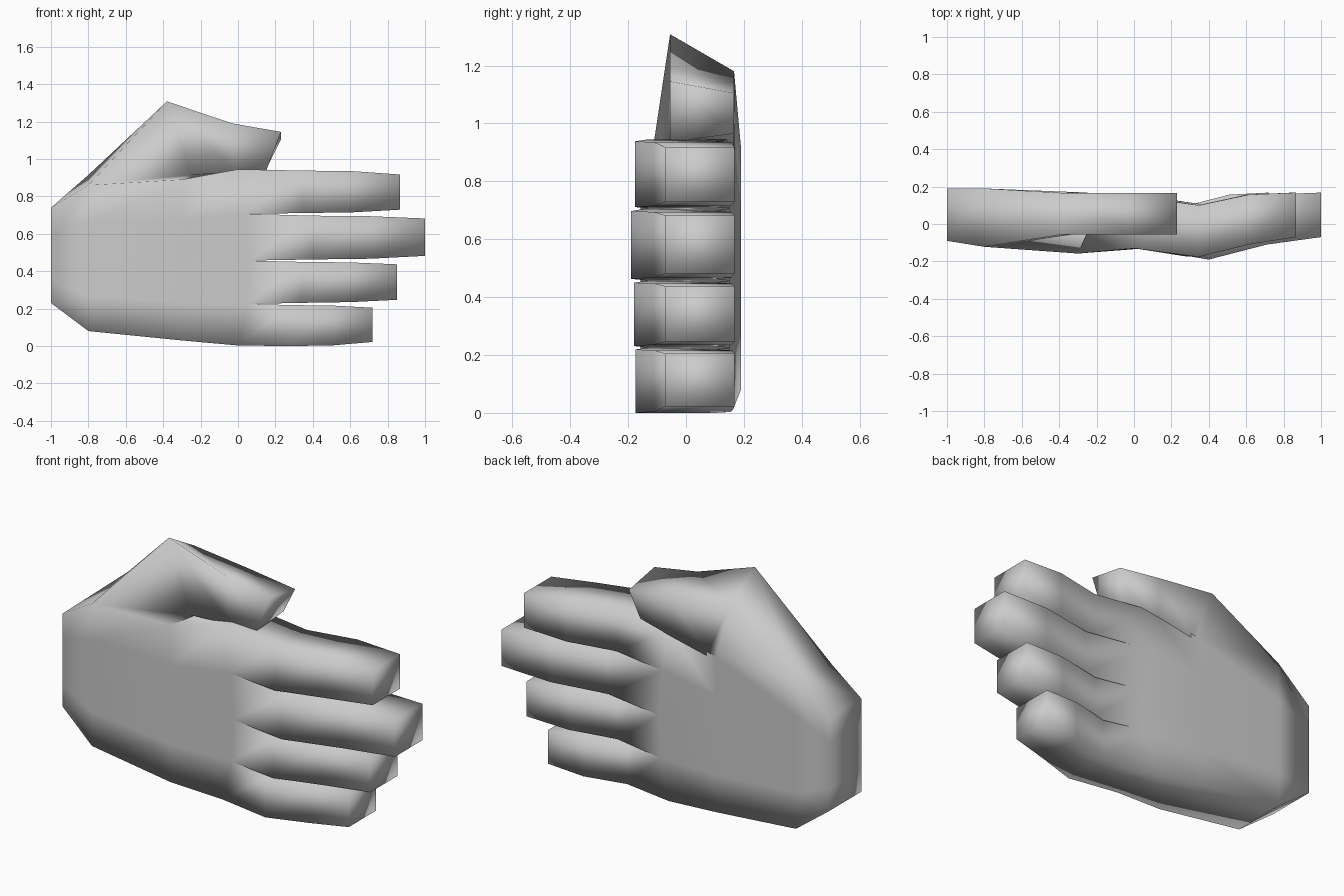
import bpy, bmesh

if "Cube" in bpy.data.objects:
    bpy.data.objects.remove(bpy.data.objects["Cube"])

bm = bmesh.new()


def vert(x, y, z):
    return bm.verts.new((x, y, z))


def bridge(a, b):
    # side faces between two closed four-point rings
    for i in range(4):
        j = (i + 1) % 4
        bm.faces.new((a[i], a[j], b[j], b[i]))


# Palm stations: x, front y, back y, bottom z, top z at front, top z at back
stations = [(-1.0, -0.09, 0.19, 0.23, 0.74, 0.74),
            (-0.8, -0.122, 0.19, 0.08, 0.86, 0.915),
            (-0.3, -0.158, 0.17, 0.03, 0.89, 0.88)]
splits = [0, 0.24, 0.485, 0.745, 1]
front, back = [], []
for x, yf, yb, z0, zf, zb in stations:
    front.append([vert(x, yf, z0 + (zf - z0) * s) for s in splits])
    back.append([vert(x, yb, z0 + (zb - z0) * s) for s in splits])

# Knuckle row, shared by palm and fingers
knuckles = [(0.0, 0.003), (0.05, 0.225), (0.06, 0.457), (0.04, 0.707), (0.0, 0.945)]
front.append([vert(x, -0.13, z) for x, z in knuckles])
back.append([vert(x, 0.15, z) for x, z in knuckles])

# Palm skin: front, back, bottom, wrist and top (top left open at the thumb)
for i in range(3):
    for k in range(4):
        for rows in (front, back):
            bm.faces.new((rows[i][k], rows[i + 1][k], rows[i + 1][k + 1], rows[i][k + 1]))
    bm.faces.new((front[i][0], front[i + 1][0], back[i + 1][0], back[i][0]))
    if i != 1:
        bm.faces.new((front[i][4], front[i + 1][4], back[i + 1][4], back[i][4]))
for k in range(4):
    bm.faces.new((front[0][k], front[0][k + 1], back[0][k + 1], back[0][k]))

# Fingers: tip x, middle z range, tip z range, front y at first joint
fingers = [(0.72, 0.0, 0.219, 0.022, 0.205, -0.175),
           (0.85, 0.231, 0.45, 0.247, 0.437, -0.18),
           (1.0, 0.463, 0.697, 0.482, 0.682, -0.19),
           (0.865, 0.711, 0.938, 0.729, 0.917, -0.176)]
for k, (tip, m0, m1, t0, t1, yj) in enumerate(fingers):
    ring = [front[3][k], front[3][k + 1], back[3][k + 1], back[3][k]]
    for x, yf, yb, z0, z1 in [(0.4 * tip, yj, 0.10, m0, m1),
                              (0.71 * tip, -0.11, 0.157, m0 + 0.004, m1 - 0.003),
                              (tip, -0.07, 0.168, t0, t1)]:
        new = [vert(x, yf, z0), vert(x, yf, z1), vert(x, yb, z1), vert(x, yb, z0)]
        bridge(ring, new)
        ring = new
    bm.faces.new(ring)

# Thumb: rings of front top, front bottom, back bottom, back top
ring = [front[1][4], front[2][4], back[2][4], back[1][4]]
for pts in [[(-0.38, -0.055, 1.308), (-0.25, -0.05, 0.915), (-0.24, 0.166, 0.87), (-0.38, 0.166, 1.18)],
            [(-0.03, -0.055, 1.19), (-0.02, -0.05, 0.93), (-0.02, 0.166, 0.92), (-0.03, 0.166, 1.14)],
            [(0.23, -0.055, 1.145), (0.15, -0.055, 0.935), (0.16, 0.166, 0.965), (0.23, 0.166, 1.105)]]:
    new = [vert(*p) for p in pts]
    bridge(ring, new)
    ring = new
bm.faces.new(ring)

# Finished hand
bmesh.ops.recalc_face_normals(bm, faces=bm.faces)
for f in bm.faces:
    f.smooth = True
mesh = bpy.data.meshes.new("hand")
bm.to_mesh(mesh)
bm.free()
bpy.context.collection.objects.link(bpy.data.objects.new("hand", mesh))
